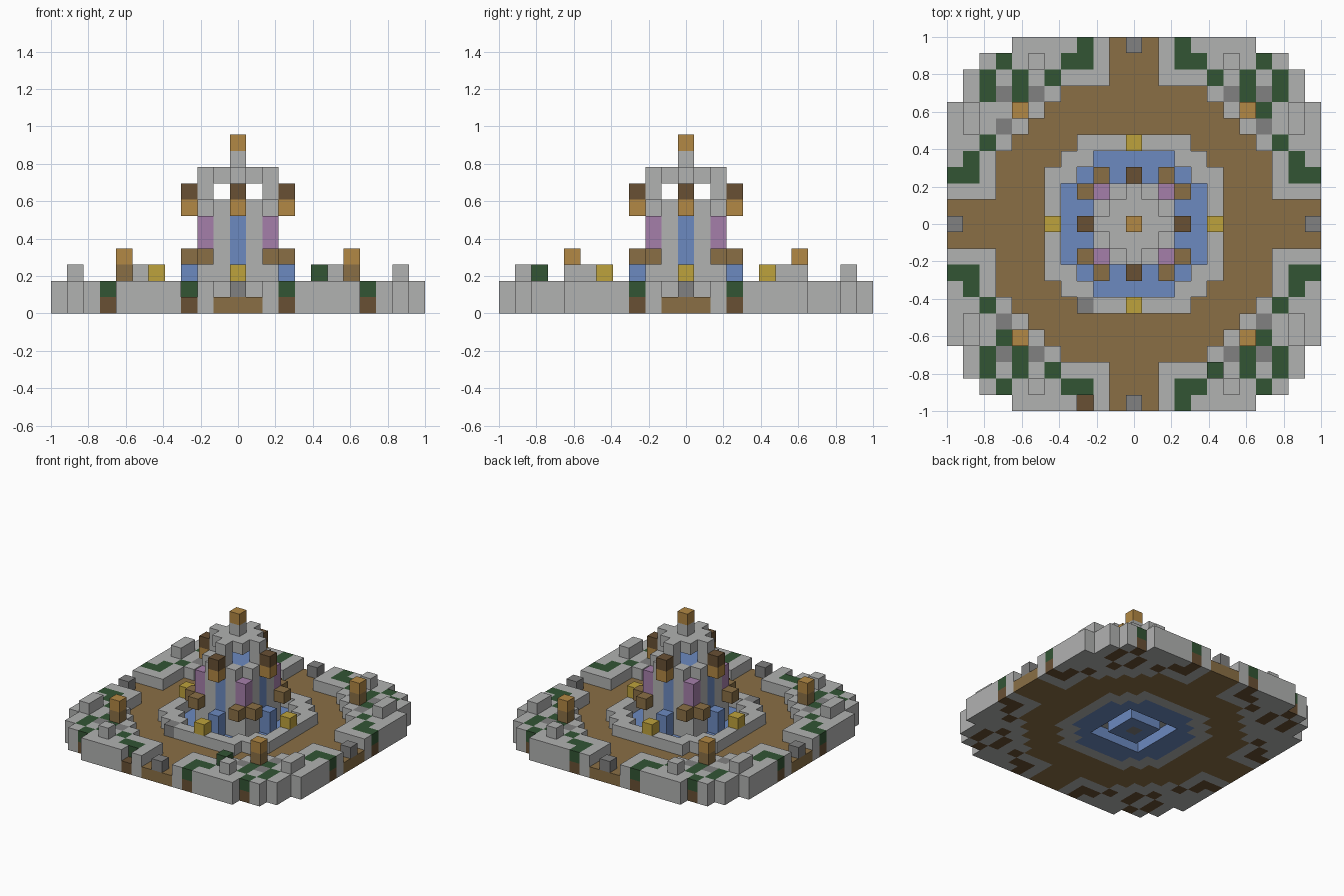
import bpy, bmesh
from mathutils import Vector

if "Cube" in bpy.data.objects:
    bpy.data.objects.remove(bpy.data.objects["Cube"], do_unlink=True)

S = 2 / 23  # block size
COLOURS = {
    "stone": (0.44, 0.445, 0.44), "dark_stone": (0.22, 0.22, 0.22),
    "path": (0.254, 0.159, 0.06), "soil": (0.138, 0.08, 0.034),
    "leaf": (0.032, 0.089, 0.034), "lamp": (0.445, 0.246, 0.058),
    "gold": (0.515, 0.361, 0.045), "water": (0.15, 0.254, 0.527),
    "blossom": (0.376, 0.212, 0.402),
}
MATS = {}
for name, rgb in COLOURS.items():
    m = bpy.data.materials.new(name)
    m.use_nodes = True
    m.diffuse_color = (*rgb, 1)
    m.node_tree.nodes["Principled BSDF"].inputs["Base Color"].default_value = (*rgb, 1)
    MATS[name] = m

cells = {}  # block position -> (part, colour)


def put(part, colour, spots, low, high=None):
    for x, y in spots:
        for z in range(low, (low if high is None else high) + 1):
            cells[x, y, z] = (part, colour)


def mirror(*spots):
    return {(a * x, b * y) for x, y in spots for a in (-1, 1) for b in (-1, 1)}


def around(*spots):
    return mirror(*spots, *[(y, x) for x, y in spots])


def disc(widths):
    """Stepped round area from the half width of each row."""
    return {(x, y) for y in range(1 - len(widths), len(widths))
            for x in range(-widths[abs(y)], widths[abs(y)] + 1)}


def square(r):
    return disc([r] * (r + 1))


# Ground: outer stone border, round path with four arms, pool
outline = disc([11] * 8 + [10, 10, 9, 7])
path = disc([8] * 5 + [7, 6, 5, 4])
path |= {s for s in outline if min(abs(s[0]), abs(s[1])) <= 1}
basin = disc([5] * 4 + [4, 3])
pool = disc([4, 4, 4, 3, 2])
put("border_wall", "stone", outline - path, 0, 1)
put("path", "path", path - basin, 0)
put("pool_rim", "stone", basin - pool, 0, 1)
put("pool_rim", "dark_stone", [(-3, -5)], 1)
put("pool_water", "water", pool, 0)
for s in square(2) - square(1):
    del cells[(*s, 0)]

# Border details: bushes in soil, raised stones, gate stones
bushes = around((3, 11), (3, 10), (4, 10), (5, 9))
bushes |= mirror((8, 10), (9, 9), (7, 9), (9, 8), (7, 8))
bushes |= {(8, 7), (8, -7), (-8, -7)}
put("bush_soil", "soil", bushes, 0)
put("bushes", "leaf", bushes - {(-3, -11)}, 1)
del cells[-3, -11, 1]
put("bushes", "leaf", [(5, -9)], 2)
put("border_wall", "stone", around((10, 6)) | mirror((10, 7)), 2)
put("border_rubble", "dark_stone", around((8, 6)) | mirror((8, 8)), 1)
put("gate_stones", "dark_stone", around((0, 11)), 1)

# Corner lamp posts and gold blocks on the rim
put("lamp_posts", "path", mirror((7, 7)), 2)
put("post_lamps", "lamp", mirror((7, 7)), 3)
put("rim_ornaments", "gold", around((0, 5)), 2)

# Tower: core, pillars, waterfalls, roof
put("tower_core", "stone", square(1), 1, 5)
put("tower_core", "dark_stone", [(0, 0)], 0)
put("upper_basin", "water", square(1), 6)
put("tower_pillars", "stone", around((1, 2)), 1, 6)
put("tower_corners", "stone", mirror((2, 2)), 1, 3)
put("blossoms", "blossom", mirror((2, 2)), 4, 5)
put("waterfalls", "water", around((0, 2)), 1, 5)
put("waterfalls", "water", around((0, 3)), 1, 2)
put("roof_supports", "stone", around((0, 2)), 6, 7)
put("tower_roof", "stone", square(1) | around((0, 2)), 8)
put("roof_finial", "stone", [(0, 0)], 9)
put("roof_lamp", "lamp", [(0, 0)], 10)

# Ledge blocks and hanging lanterns
put("ledge_blocks", "path", around((2, 3)), 3)
put("lanterns", "lamp", around((0, 3)), 6)
put("lantern_caps", "soil", around((0, 3)), 7)


def build(part):
    """One mesh of the exposed block faces of a part."""
    own = [(Vector(p), c) for p, (n, c) in cells.items() if n == part]
    slots = sorted({c for _, c in own})
    bm = bmesh.new()
    for p, colour in own:
        for axis in range(3):
            for sign in (-1, 1):
                n = Vector((0, 0, 0))
                n[axis] = sign
                if tuple(int(v) for v in p + n) in cells:
                    continue
                u = Vector((0, 0, 0))
                u[(axis + 1) % 3] = 0.5
                v = n.cross(u)
                c = p + n / 2 + Vector((0, 0, 0.5))
                corners = (c - u - v, c + u - v, c + u + v, c - u + v)
                f = bm.faces.new([bm.verts.new(q * S) for q in corners])
                f.material_index = slots.index(colour)
    bmesh.ops.remove_doubles(bm, verts=bm.verts, dist=0.001)
    mesh = bpy.data.meshes.new(part)
    bm.to_mesh(mesh)
    bm.free()
    for s in slots:
        mesh.materials.append(MATS[s])
    bpy.context.collection.objects.link(bpy.data.objects.new(part, mesh))


for part in sorted({n for n, _ in cells.values()}):
    build(part)
